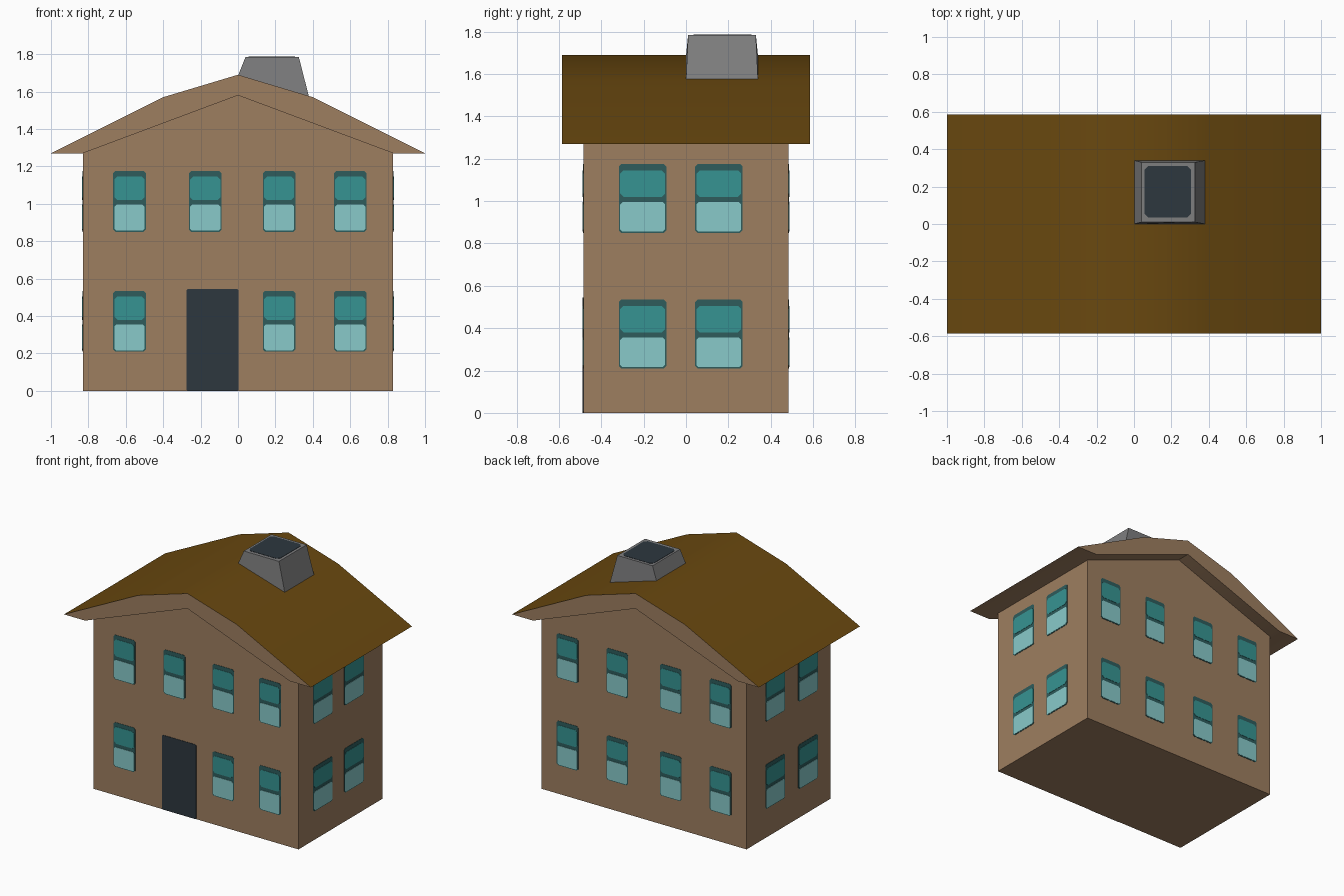
import bpy, bmesh, math
from mathutils import Vector

if "Cube" in bpy.data.objects:
    bpy.data.objects.remove(bpy.data.objects["Cube"])


def material(name, r, g, b):
    lin = [((c / 255 + 0.055) / 1.055) ** 2.4 if c > 10 else c / 255 / 12.92 for c in (r, g, b)]
    m = bpy.data.materials.new(name)
    m.diffuse_color = (*lin, 1)
    m.use_nodes = True
    m.node_tree.nodes["Principled BSDF"].inputs["Base Color"].default_value = m.diffuse_color
    return m


TAN = material("tan_wall", 158, 126, 96)
BROWN = material("brown_roof", 105, 72, 15)
FRAME = material("dark_teal_frame", 46, 92, 92)
TEAL = material("teal_glass", 54, 148, 146)
PALE = material("pale_glass", 136, 202, 202)
DARK = material("dark_slate", 45, 55, 63)
GREY = material("grey_chimney", 126, 126, 127)


def add(name, bm, *mats):
    bmesh.ops.recalc_face_normals(bm, faces=bm.faces)
    me = bpy.data.meshes.new(name)
    bm.to_mesh(me)
    bm.free()
    for m in mats:
        me.materials.append(m)
    ob = bpy.data.objects.new(name, me)
    bpy.context.collection.objects.link(ob)
    return ob


def prism(points, push):
    """Extrude a flat outline along a vector."""
    bm = bmesh.new()
    f = bm.faces.new([bm.verts.new(p) for p in points])
    top = bmesh.ops.extrude_face_region(bm, geom=[f])
    bmesh.ops.translate(bm, vec=Vector(push),
                        verts=[v for v in top["geom"] if isinstance(v, bmesh.types.BMVert)])
    return bm


def rounded(u0, u1, v0, v1, c):
    """Rectangle outline with clipped corners."""
    return [(u0 + c, v0), (u1 - c, v0), (u1, v0 + c), (u1, v1 - c),
            (u1 - c, v1), (u0 + c, v1), (u0, v1 - c), (u0, v0 + c)]


W, D, EAVE, PEAK = 0.83, 0.485, 1.27, 1.58

# walls with gables
walls = [(-W, 0), (W, 0), (W, EAVE), (0, PEAK), (-W, EAVE)]
add("house_walls", prism([(x, -D, z) for x, z in walls], (0, 2 * D, 0)), TAN)

# bent roof, brown on top and tan on the ends and underside
half = [(1.0, EAVE), (0.4, 1.57), (0, 1.69)]
outer = half + [(-x, z) for x, z in half[1::-1]]
profile = outer + [(-W, EAVE), (0, PEAK), (W, EAVE)]
roof = add("roof", prism([(x, -0.585, z) for x, z in profile], (0, 1.17, 0)), TAN, BROWN)
for p in roof.data.polygons:
    p.material_index = 1 if p.normal.z > 0.3 else 0
bpy.context.view_layer.objects.active = roof
roof.select_set(True)
bpy.ops.object.shade_smooth_by_angle(angle=math.radians(40))
roof.select_set(False)

# tapered chimney whose base follows the roof slope
bm = bmesh.new()
base = [bm.verts.new((x, y, z)) for x, y, z in
        ((0, 0, 1.685), (0.38, 0, 1.57), (0.38, 0.34, 1.57), (0, 0.34, 1.685))]
top = [bm.verts.new((x, y, 1.785)) for x, y in
       ((0.04, 0.01), (0.325, 0.01), (0.325, 0.33), (0.04, 0.33))]
bm.faces.new(base)
bm.faces.new(top)
for i in range(4):
    j = (i + 1) % 4
    bm.faces.new((base[i], base[j], top[j], top[i]))
add("chimney", bm, GREY)
add("chimney_opening", prism([(x, y, 1.784) for x, y in rounded(0.055, 0.305, 0.035, 0.31, 0.02)],
                             (0, 0, 0.003)), DARK)

# thin plates on a wall: side gives the outward direction
SIDES = {"front": (0, -1), "back": (0, 1), "right": (1, 0), "left": (-1, 0)}


def plate(name, side, u0, u1, z0, z1, c, thick, mat):
    nx, ny = SIDES[side]
    pts = [(nx * W if nx else u, ny * D if ny else u, z) for u, z in rounded(u0, u1, z0, z1, c)]
    add(name, prism(pts, (nx * thick, ny * thick, 0)), mat)


def window(side, u, z, w):
    h = w / 2
    tag = side + "_window_"
    plate(tag + "frame", side, u - h, u + h, z, z + 0.325, 0.012, 0.002, FRAME)
    plate(tag + "upper_glass", side, u - h + 0.007, u + h - 0.007, z + 0.17, z + 0.295, 0.015, 0.004, TEAL)
    plate(tag + "lower_glass", side, u - h + 0.007, u + h - 0.007, z + 0.006, z + 0.145, 0.01, 0.004, PALE)


# windows: two floors, columns per wall
COLUMNS = {"front": ((-0.58, -0.175, 0.22, 0.60), 0.175),
           "back": ((-0.62, -0.217, 0.217, 0.62), 0.175),
           "right": ((-0.205, 0.155), 0.225),
           "left": ((-0.225, 0.155), 0.225)}
for side, (cols, width) in COLUMNS.items():
    for z in (0.21, 0.85):
        for u in cols:
            if not (side == "front" and z < 0.5 and u == -0.175):
                window(side, u, z, width)

# front door
plate("front_door", "front", -0.275, 0.002, 0.0, 0.545, 0.006, 0.003, DARK)
